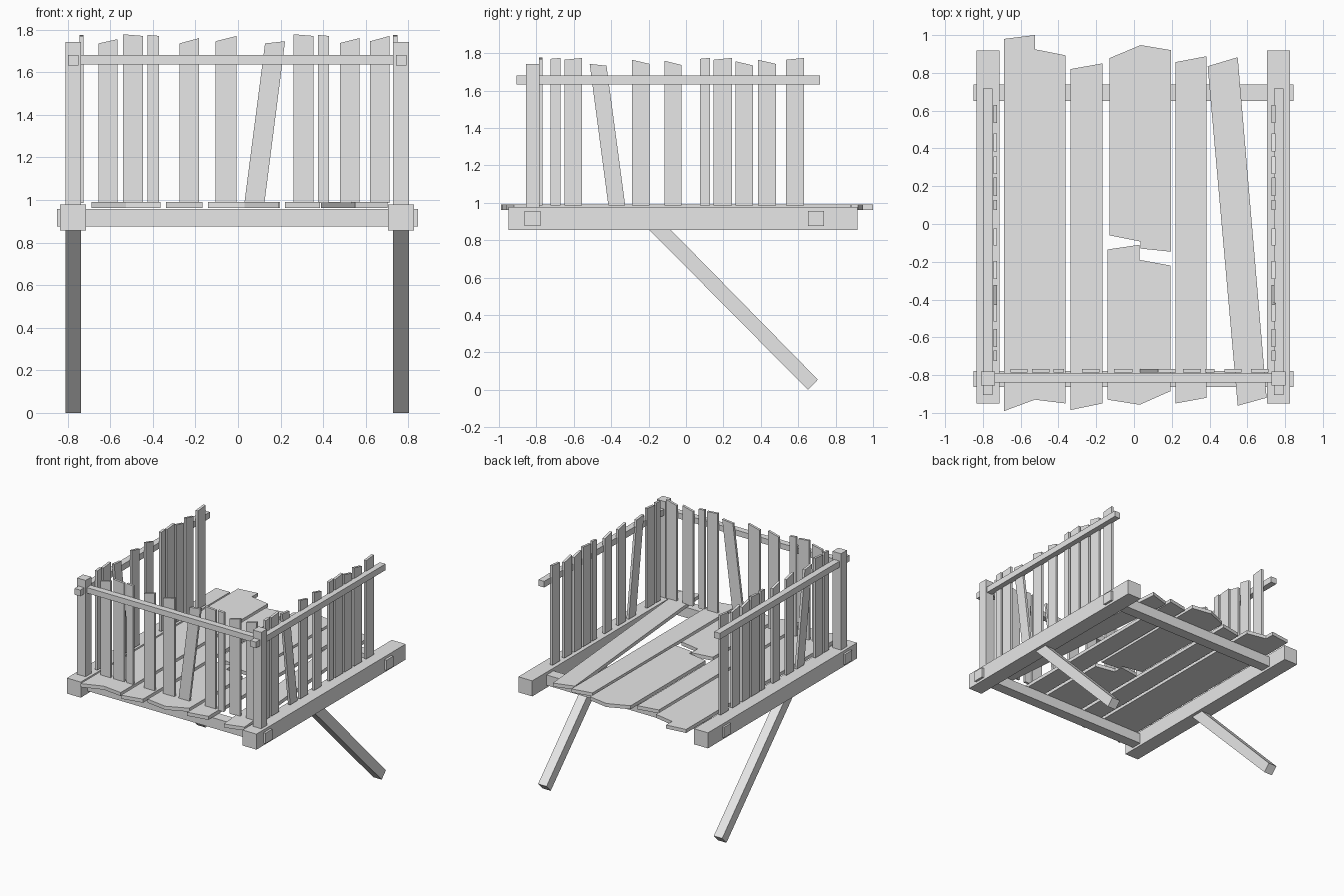
import bpy
import bmesh

default_cube = bpy.data.objects.get("Cube")
if default_cube:
    bpy.data.objects.remove(default_cube, do_unlink=True)

# One plain grey wood material
wood = bpy.data.materials.new("grey_wood")
wood.use_nodes = True
colour = (0.8, 0.8, 0.8, 1)
wood.diffuse_color = colour
wood.node_tree.nodes["Principled BSDF"].inputs["Base Color"].default_value = colour


def prism(name, outline, axis, low, high):
    """Extrude a flat outline along one axis between two positions."""
    def place(point, depth):
        coords = list(point)
        coords.insert("xyz".index(axis), depth)
        return coords

    bm = bmesh.new()
    base = [bm.verts.new(place(point, low)) for point in outline]
    cap = [bm.verts.new(place(point, high)) for point in outline]
    bm.faces.new(base)
    bm.faces.new(cap)
    for i in range(len(base)):
        j = (i + 1) % len(base)
        bm.faces.new((base[i], base[j], cap[j], cap[i]))
    bmesh.ops.recalc_face_normals(bm, faces=bm.faces)
    mesh = bpy.data.meshes.new(name)
    bm.to_mesh(mesh)
    bm.free()
    mesh.materials.append(wood)
    obj = bpy.data.objects.new(name, mesh)
    bpy.context.scene.collection.objects.link(obj)
    return obj


def box(name, xs, ys, zs):
    outline = [(xs[0], ys[0]), (xs[1], ys[0]), (xs[1], ys[1]), (xs[0], ys[1])]
    return prism(name, outline, "z", *zs)


# Frame under the floor
for label, y in (("front", -0.82), ("back", 0.695)):
    box(label + "_cross_beam", (-0.85, 0.845), (y - 0.043, y + 0.043), (0.875, 0.957))

# Parts repeated on both sides: beam, post, hand rail, slanted shaft
leg_outline = [(-0.22, 0.88), (-0.105, 0.88), (0.705, 0.055), (0.652, 0)]
for label, side in (("right", -1), ("left", 1)):
    shift = -0.004
    x = side * 0.77 + shift

    def span(half):
        return (x - half, x + half)

    box(label + "_side_beam", span(0.061), (-0.95, 0.918), (0.856, 0.979))
    box(label + "_post", span(0.037), (-0.855, -0.782), (0.97, 1.742))
    box(label + "_side_rail", span(0.025), (-0.905, 0.717), (1.632, 1.681))
    prism(label + "_leg", leg_outline, "x", *span(0.037))

box("front_rail", (-0.8, 0.79), (-0.84, -0.79), (1.636, 1.68))

# Floor planks with broken ends, each outline running around the plank
planks = {
    "wide_plank": [(-0.687, -0.99), (-0.525, -0.93), (-0.363, -0.95), (-0.363, 0.893),
                   (-0.525, 0.925), (-0.525, 1.0), (-0.687, 0.98)],
    "narrow_plank": [(-0.337, -0.985), (-0.167, -0.95), (-0.167, 0.85), (-0.337, 0.82)],
    "snapped_back_plank": [(-0.13, -0.06), (0.035, -0.093), (0.035, -0.13), (0.197, -0.147),
                           (0.197, 0.92), (0.035, 0.947), (-0.13, 0.878)],
    "snapped_front_plank": [(-0.14, -0.93), (0.03, -0.957), (0.193, -0.885), (0.193, -0.22),
                            (0.03, -0.19), (0.03, -0.11), (-0.14, -0.135)],
    "straight_plank": [(0.22, -0.95), (0.384, -0.92), (0.384, 0.888), (0.22, 0.857)],
    "skewed_plank": [(0.549, -0.962), (0.702, -0.92), (0.549, 0.883), (0.39, 0.835)],
}
for name, outline in planks.items():
    prism(name, outline, "z", 0.962, 0.99)


def slat_outline(start, end, top_start, top_end, lean=0):
    return [(start, 0.985), (end, 0.985), (end + lean, top_end), (start + lean, top_start)]


# Fence slats: start, end, two top heights and an optional lean
front_slats = [
    (-0.655, -0.565, 1.735, 1.755), (-0.54, -0.447, 1.778, 1.77),
    (-0.425, -0.37, 1.775, 1.77), (-0.275, -0.182, 1.735, 1.76),
    (-0.105, -0.007, 1.745, 1.77), (0.03, 0.124, 1.735, 1.745, 0.097),
    (0.26, 0.355, 1.778, 1.77), (0.375, 0.427, 1.775, 1.77),
    (0.478, 0.57, 1.737, 1.76), (0.62, 0.712, 1.745, 1.77),
]
side_slats = [
    (-0.725, -0.67, 1.77, 1.775), (-0.65, -0.555, 1.765, 1.775),
    (-0.415, -0.325, 1.743, 1.733, -0.1), (-0.29, -0.195, 1.765, 1.743),
    (-0.115, -0.025, 1.76, 1.737), (0.075, 0.127, 1.77, 1.775),
    (0.147, 0.245, 1.765, 1.775), (0.265, 0.357, 1.757, 1.735),
    (0.385, 0.48, 1.765, 1.743), (0.535, 0.63, 1.765, 1.775),
]
for i, slat in enumerate(front_slats):
    prism(f"front_slat_{i}", slat_outline(*slat), "y", -0.787, -0.768)
for i, slat in enumerate(side_slats):
    prism(f"right_slat_{i}", slat_outline(*slat), "x", -0.745, -0.725)
    prism(f"left_slat_{i}", slat_outline(*slat), "x", 0.729, 0.749)
